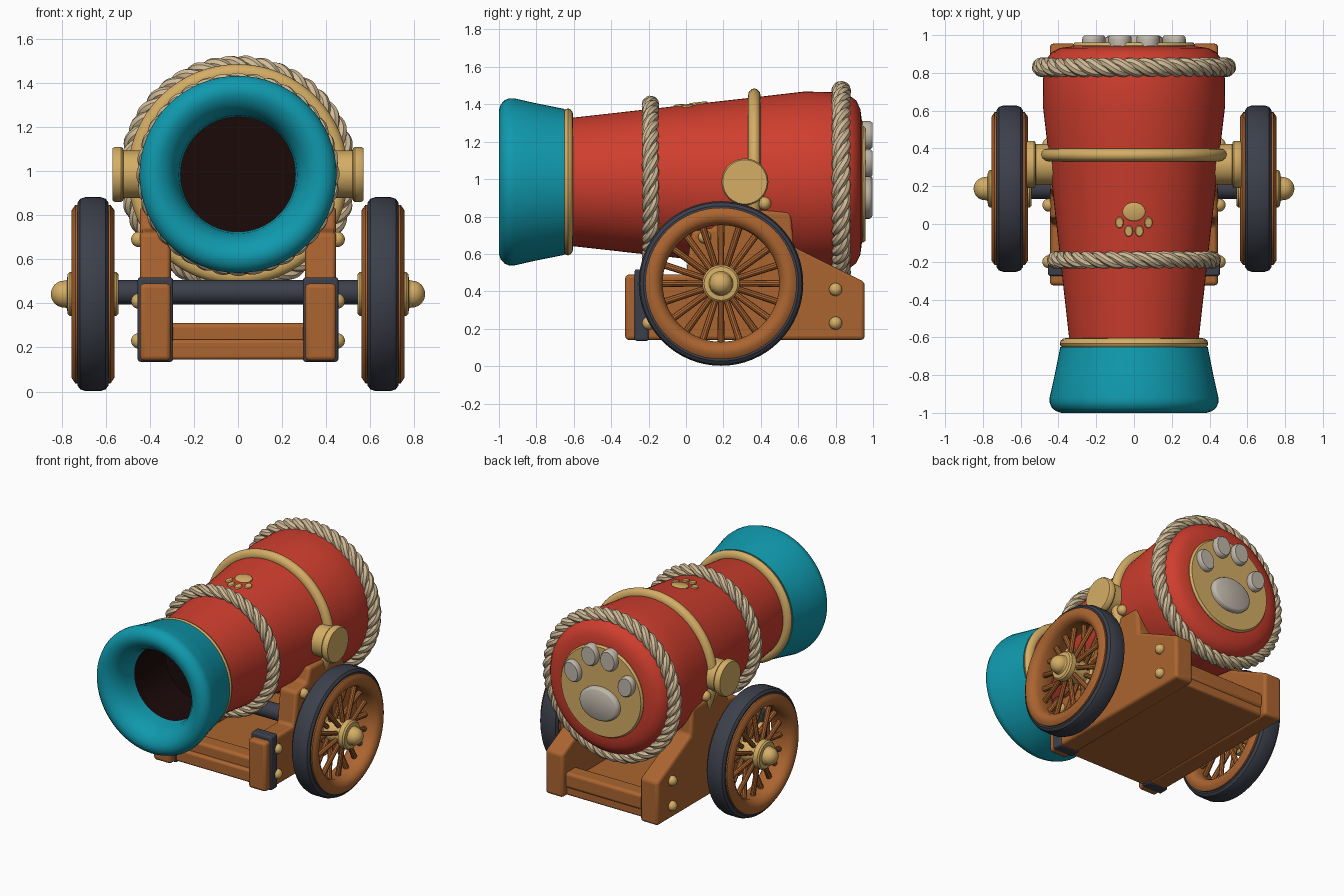
import bpy, bmesh, math
from mathutils import Matrix, Vector

cube = bpy.data.objects.get("Cube")
if cube:
    bpy.data.objects.remove(cube, do_unlink=True)


def material(name, rgb):
    m = bpy.data.materials.new(name)
    m.use_nodes = True
    m.diffuse_color = (*rgb, 1)
    m.node_tree.nodes["Principled BSDF"].inputs["Base Color"].default_value = (*rgb, 1)
    return m


RED = material("red paint", (0.62, 0.048, 0.027))
TEAL = material("teal paint", (0.005, 0.32, 0.42))
GOLD = material("gold", (0.66, 0.42, 0.13))
ROPE = material("rope fibre", (0.64, 0.5, 0.31))
WOOD = material("brown wood", (0.41, 0.13, 0.03))
IRON = material("dark iron", (0.045, 0.051, 0.07))
BORE = material("bore black", (0.012, 0.003, 0.003))
STONE = material("pale grey", (0.52, 0.47, 0.4))
AXIS_Z = 0.985


def finish(name, bm, mat, mirror=False, bevel=0):
    bmesh.ops.recalc_face_normals(bm, faces=bm.faces)
    mesh = bpy.data.meshes.new(name)
    bm.to_mesh(mesh)
    bm.free()
    mesh.materials.append(mat)
    ob = bpy.data.objects.new(name, mesh)
    bpy.context.collection.objects.link(ob)
    if bevel:
        mod = ob.modifiers.new("Bevel", 'BEVEL')
        mod.width, mod.segments = bevel, 3
    if mirror:
        ob.modifiers.new("Mirror", 'MIRROR')
    bpy.ops.object.select_all(action='DESELECT')
    ob.select_set(True)
    bpy.context.view_layer.objects.active = ob
    bpy.ops.object.shade_smooth_by_angle(angle=math.radians(35))
    return ob


def lathe(name, profile, mat, axis='Y', loc=(0, 0, 0), closed=False, segs=64,
          mirror=False, matrix=None):
    """Revolve (radius, along-axis) points about the chosen axis."""
    bm = bmesh.new()
    place = {'X': lambda r, a: (a, r, 0), 'Y': lambda r, a: (r, a, 0),
             'Z': lambda r, a: (r, 0, a)}[axis]
    vs = [bm.verts.new(place(r, a)) for r, a in profile]
    for a, b in zip(vs, vs[1:]):
        bm.edges.new((a, b))
    if closed:
        bm.edges.new((vs[-1], vs[0]))
    turn = Vector([axis == c for c in 'XYZ'])
    bmesh.ops.spin(bm, geom=bm.verts[:] + bm.edges[:], cent=(0, 0, 0), axis=turn,
                   angle=math.tau, steps=segs)
    bmesh.ops.remove_doubles(bm, verts=bm.verts, dist=1e-4)
    bm.transform(matrix or Matrix.Translation(loc))
    return finish(name, bm, mat, mirror)


def box(name, lo, hi, mat, bevel=0.015, mirror=False):
    bm = bmesh.new()
    bmesh.ops.create_cube(bm, size=1)
    lo, hi = Vector(lo), Vector(hi)
    bm.transform(Matrix.Translation((lo + hi) / 2) @ Matrix.Diagonal((*(hi - lo), 1)))
    return finish(name, bm, mat, mirror, bevel)


def ring(name, y, radius, half_width, height, mat):
    """Rounded band around the barrel."""
    pts = [(radius + height * math.sin(t), y + half_width * math.cos(t))
           for t in [i * math.tau / 12 for i in range(12)]]
    lathe(name, pts, mat, loc=(0, 0, AXIS_Z), closed=True)


def rope(name, y, radius, thick, twists):
    """Three strands twisted around a ring."""
    curve = bpy.data.curves.new(name, 'CURVE')
    curve.dimensions = '3D'
    curve.bevel_depth, curve.bevel_resolution = thick * 0.54, 2
    n = 300
    for strand in range(3):
        sp = curve.splines.new('POLY')
        sp.points.add(n - 1)
        sp.use_cyclic_u = True
        for i, p in enumerate(sp.points):
            t = i * math.tau / n
            phi = twists * t + strand * math.tau / 3
            r = radius + thick * 0.48 * math.cos(phi)
            p.co = (r * math.cos(t), y + thick * 0.48 * math.sin(phi),
                    AXIS_Z + r * math.sin(t), 1)
    temp = bpy.data.objects.new(name + "_curve", curve)
    bpy.context.collection.objects.link(temp)
    bpy.context.view_layer.update()
    mesh = bpy.data.meshes.new_from_object(
        temp.evaluated_get(bpy.context.evaluated_depsgraph_get()))
    bpy.data.objects.remove(temp, do_unlink=True)
    bm = bmesh.new()
    bm.from_mesh(mesh)
    bpy.data.meshes.remove(mesh)
    finish(name, bm, ROPE)


# Barrel, muzzle and bore
centre = (0, 0, AXIS_Z)
lathe("barrel", [(0.335, -0.68), (0.39, -0.19), (0.452, 0.365), (0.483, 0.63), (0.48, 0.8),
                 (0.465, 0.87), (0.435, 0.91), (0.39, 0.932), (0.33, 0.94), (0, 0.94)],
      RED, loc=centre)
lathe("muzzle", [(0.33, -0.65), (0.39, -0.65), (0.42, -0.8), (0.447, -0.92), (0.447, -0.945),
                 (0.437, -0.97), (0.415, -0.99), (0.385, -1), (0.355, -0.995), (0.32, -0.975),
                 (0.29, -0.94), (0.268, -0.88), (0.26, -0.8)], TEAL, loc=centre)
lathe("bore", [(0.26, -0.8), (0.26, -0.45), (0, -0.45)], BORE, loc=centre)

# Bands and ropes
ring("muzzle_band", -0.632, 0.355, 0.029, 0.038, GOLD)
ring("middle_band", 0.365, 0.46, 0.034, 0.04, GOLD)
rope("front_rope", -0.19, 0.415, 0.046, 12)
rope("rear_rope", 0.83, 0.489, 0.051, 14)

# Trunnions
lathe("trunnion", [(0, 0.38), (0.108, 0.38), (0.108, 0.52), (0.119, 0.522), (0.125, 0.53),
                   (0.125, 0.56), (0.118, 0.57), (0, 0.57)], GOLD, 'X',
      loc=(0, 0.315, AXIS_Z), mirror=True)

# Rear medallion with paw
lathe("rear_disc", [(0, 0.92), (0.32, 0.92), (0.325, 0.945), (0.315, 0.96), (0, 0.96)],
      GOLD, loc=centre)
PAD = [(0, -1), (1, -1), (1, 0.3), (0.96, 0.7), (0.86, 1), (0, 1)]


def rear_pad(name, x, z, rx, rz, tilt=0):
    m = (Matrix.Translation((x, 0.97, z)) @ Matrix.Rotation(tilt, 4, 'Y')
         @ Matrix.Diagonal((rx, 0.027, rz, 1)))
    lathe(name, PAD, STONE, 'Y', matrix=m, segs=32)


rear_pad("rear_main_pad", 0, 0.905, 0.155, 0.118)
for side, s in (("left", 1), ("right", -1)):
    rear_pad(side + "_rear_inner_toe", s * 0.075, 1.235, 0.063, 0.076)
    rear_pad(side + "_rear_outer_toe", s * 0.212, 1.085, 0.06, 0.077, s * 0.35)


# Small paw on top of the barrel
def top_pad(name, x, y, rx, ry):
    r = 0.411 + 0.112 * y
    roll = math.asin(x / r)
    m = (Matrix.Translation((x, y, AXIS_Z + r * math.cos(roll)))
         @ Matrix.Rotation(roll, 4, 'Y') @ Matrix.Rotation(0.112, 4, 'X')
         @ Matrix.Diagonal((rx, ry, 0.008, 1)))
    lathe(name, PAD, GOLD, 'Z', matrix=m, segs=24)


top_pad("top_main_pad", 0, 0.065, 0.06, 0.05)
for side, s in (("left", 1), ("right", -1)):
    top_pad(side + "_top_inner_toe", s * 0.028, -0.037, 0.022, 0.03)
    top_pad(side + "_top_outer_toe", s * 0.076, 0.008, 0.022, 0.03)

# Carriage cheeks
outline = [(-0.325, 0.14), (0.955, 0.14), (0.955, 0.45), (0.575, 0.64), (0.56, 0.83),
           (0.18, 0.84), (0.15, 0.74), (0.03, 0.72), (0, 0.49), (-0.325, 0.49)]
bm = bmesh.new()
face = bm.faces.new([bm.verts.new((0.305, y, z)) for y, z in outline])
ext = bmesh.ops.extrude_face_region(bm, geom=[face])
bmesh.ops.translate(bm, vec=(0.14, 0, 0),
                    verts=[g for g in ext["geom"] if isinstance(g, bmesh.types.BMVert)])
finish("carriage_cheek", bm, WOOD, mirror=True, bevel=0.02)

# Carriage floor, beams and iron straps
box("carriage_floor", (-0.32, -0.27, 0.145), (0.32, 0.91, 0.235), WOOD)
box("rear_beam", (-0.32, 0.8, 0.2), (0.32, 0.92, 0.31), WOOD, 0.02)
box("front_beam", (-0.32, -0.24, 0.2), (0.32, -0.12, 0.31), WOOD, 0.02)
box("cheek_strap", (0.295, -0.275, 0.135), (0.455, -0.2, 0.518), IRON, 0.012, True)

# Bolts
bm = bmesh.new()
for y, z in ((0.8, 0.23), (0.8, 0.41), (-0.2, 0.23), (-0.2, 0.41), (0.1, 0.69), (0.42, 0.87)):
    bmesh.ops.create_uvsphere(bm, u_segments=20, v_segments=12, radius=0.035,
                              matrix=Matrix.Translation((0.45, y, z)))
finish("bolts", bm, GOLD, mirror=True)

# Axle and wheels
hub = Vector((0.658, 0.187, 0.442))
lathe("axle", [(0, -0.6), (0.055, -0.6), (0.055, 0.6), (0, 0.6)], IRON, 'X',
      loc=(0, hub.y, 0.45), segs=32)
lathe("wheel_rim", [(0.312, -0.05), (0.325, -0.08), (0.35, -0.097), (0.38, -0.097),
                    (0.405, -0.08), (0.405, 0.08), (0.38, 0.097), (0.35, 0.097),
                    (0.325, 0.08), (0.312, 0.05)], WOOD, 'X', hub, True, mirror=True)
lathe("wheel_tyre", [(0.39, -0.07), (0.415, -0.07), (0.432, -0.058), (0.44, -0.035),
                     (0.44, 0.035), (0.432, 0.058), (0.415, 0.07), (0.39, 0.07)],
      IRON, 'X', hub, True, mirror=True)
lathe("wheel_hub", [(0, -0.115), (0.09, -0.115), (0.1, -0.105), (0.1, -0.07), (0.08, -0.06),
                    (0.08, 0.06), (0.1, 0.07), (0.1, 0.105), (0.09, 0.115), (0.065, 0.118),
                    (0.06, 0.13), (0, 0.13)], GOLD, 'X', hub, segs=40, mirror=True)
bm = bmesh.new()
bmesh.ops.create_uvsphere(bm, u_segments=32, v_segments=16, radius=0.061,
                          matrix=Matrix.Translation(hub + Vector((0.13, 0, 0))))
finish("hub_cap", bm, GOLD, mirror=True)

# Spokes, staggered in two dished rows
bm = bmesh.new()
count = 20
for i in range(count):
    lean = 0.04 if i % 2 == 0 else -0.04
    m = (Matrix.Translation(hub) @ Matrix.Rotation(i * math.tau / count, 4, 'X')
         @ Matrix.Translation((lean / 2, 0, 0.2)) @ Matrix.Rotation(-lean * 4, 4, 'Y'))
    bmesh.ops.create_cone(bm, segments=10, radius1=0.016, radius2=0.019, depth=0.27,
                          cap_ends=True, matrix=m)
finish("wheel_spokes", bm, WOOD, mirror=True)
